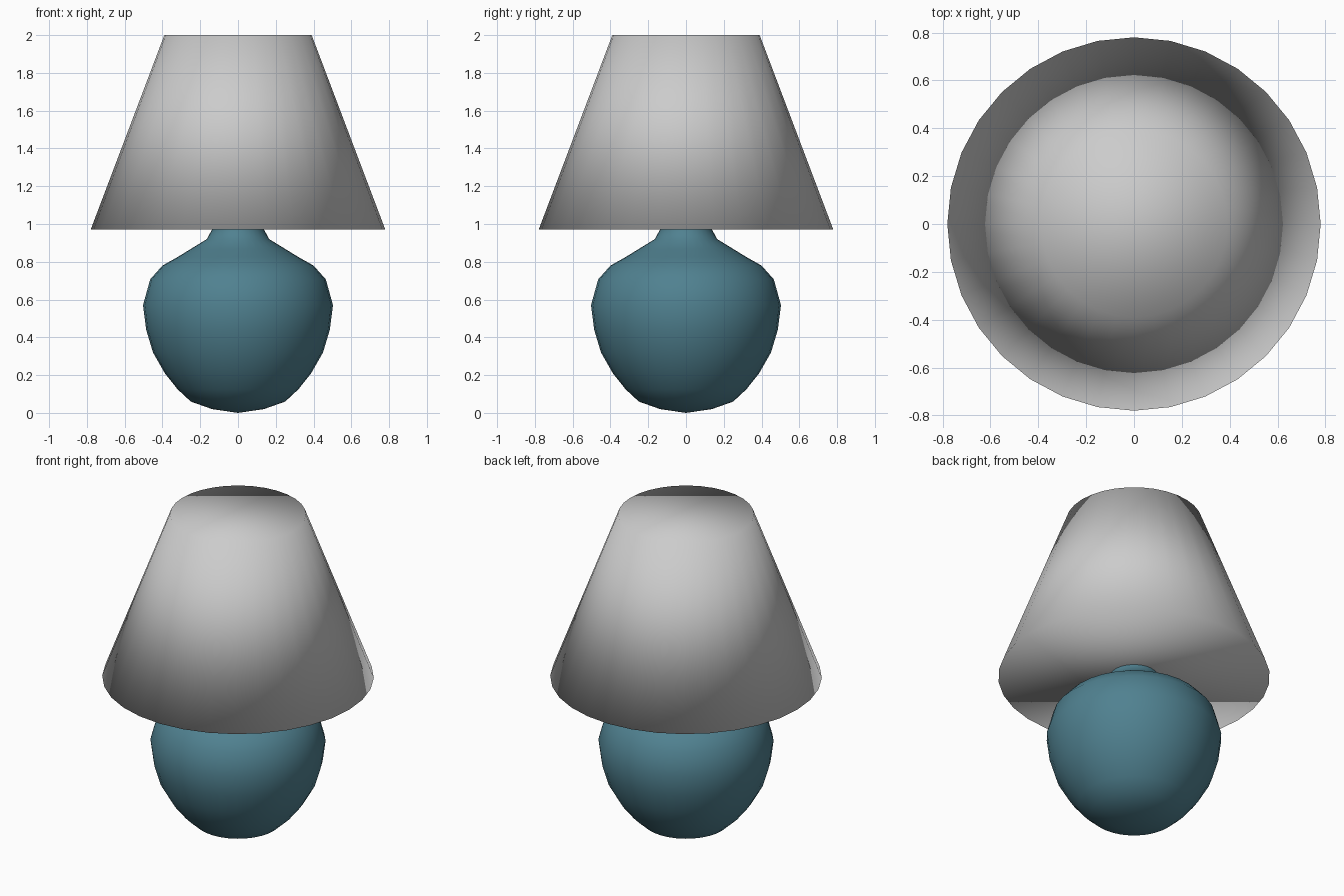
import bpy
import bmesh
from math import cos, sin, tau

if "Cube" in bpy.data.objects:
    bpy.data.objects.remove(bpy.data.objects["Cube"])

SIDES = 32


def lathe(name, profile, color=None):
    """Revolve (radius, z) points about z; ends are closed by a pole or a flat cap."""
    bm = bmesh.new()
    rings = []
    for r, z in profile:
        n = 1 if r == 0 else SIDES
        rings.append([bm.verts.new((r * cos(tau * i / SIDES), r * sin(tau * i / SIDES), z))
                      for i in range(n)])
    for a, b in zip(rings, rings[1:]):
        for i in range(SIDES):
            j = (i + 1) % SIDES
            if len(a) == 1:
                bm.faces.new((a[0], b[j], b[i]))
            else:
                bm.faces.new((a[i], a[j], b[j], b[i]))
    for ring in (rings[0], rings[-1]):
        if len(ring) > 1:
            bm.faces.new(ring)
    bmesh.ops.recalc_face_normals(bm, faces=bm.faces)
    for f in bm.faces:
        f.smooth = True
    mesh = bpy.data.meshes.new(name)
    bm.to_mesh(mesh)
    bm.free()
    obj = bpy.data.objects.new(name, mesh)
    bpy.context.collection.objects.link(obj)
    if color:
        mat = bpy.data.materials.new(name + "_glaze")
        mat.diffuse_color = color
        mat.use_nodes = True
        mat.node_tree.nodes["Principled BSDF"].inputs["Base Color"].default_value = mat.diffuse_color
        mesh.materials.append(mat)
    return obj


# Rounded pottery base with a short neck running into the shade
lathe("lamp_base", [
    (0, 0.0), (0.137, 0.02), (0.25, 0.06), (0.32, 0.125), (0.386, 0.208),
    (0.45, 0.32), (0.486, 0.44), (0.503, 0.57), (0.465, 0.707), (0.40, 0.78),
    (0.32, 0.825), (0.25, 0.868), (0.165, 0.92), (0.138, 0.97), (0.135, 1.02),
], (0.08, 0.22, 0.28, 1))

# Closed tapered shade, smoothed over its rims
lathe("lamp_shade", [(0.78, 0.97), (0.39, 2.0)])
